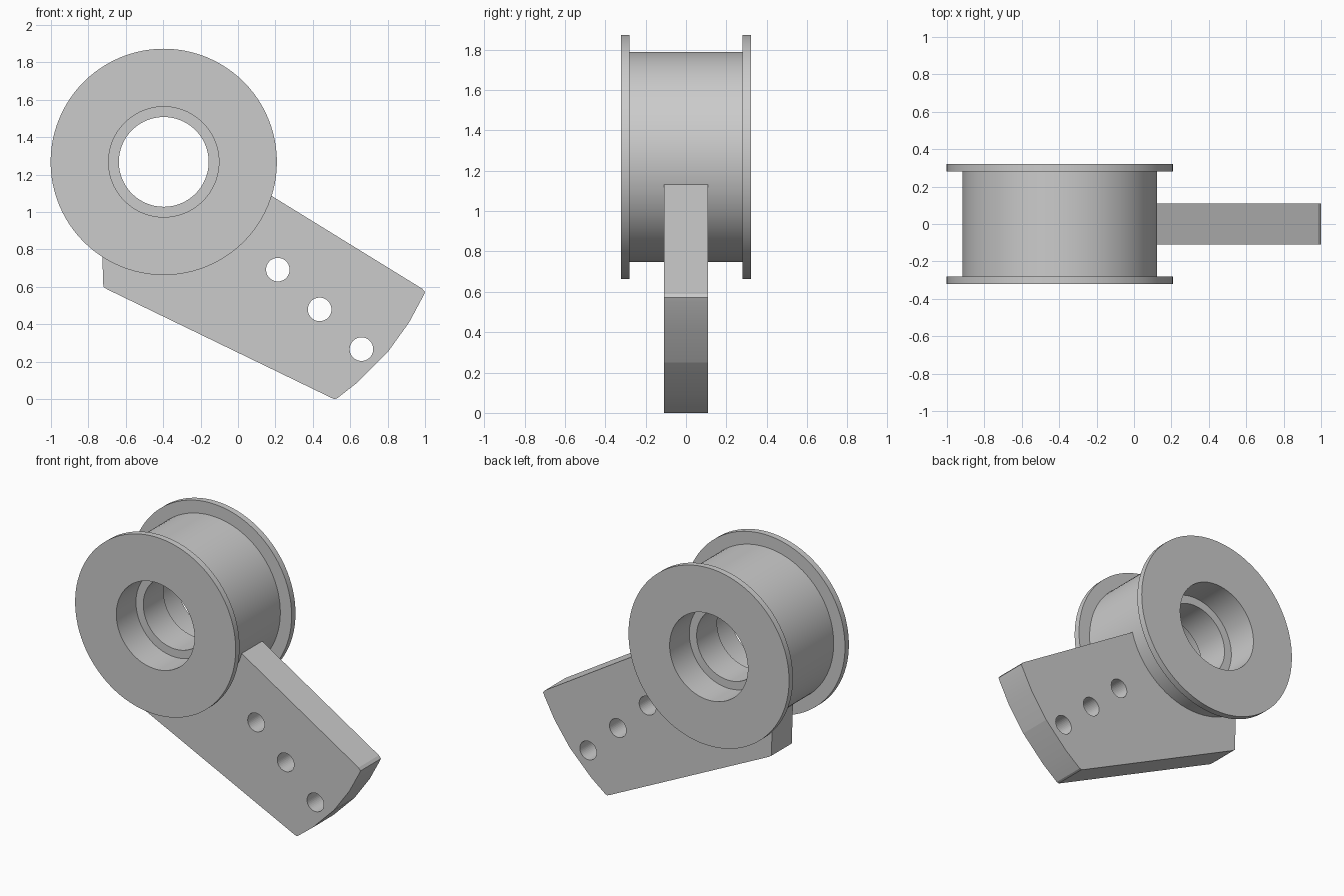
import bpy, bmesh, math
from mathutils import Vector, Matrix

cube = bpy.data.objects.get("Cube")
if cube:
    bpy.data.objects.remove(cube)

# Plain grey for everything
grey = bpy.data.materials.new("plain grey")
grey.use_nodes = True
grey.diffuse_color = (0.6, 0.6, 0.6, 1)
grey.node_tree.nodes["Principled BSDF"].inputs["Base Color"].default_value = (0.6, 0.6, 0.6, 1)

HUB = Vector((-0.397, 0, 1.268))
ARM_HALF = 0.11


def finish(obj):
    """Weld, orient, colour and smooth one part."""
    bm = bmesh.new()
    bm.from_mesh(obj.data)
    bmesh.ops.remove_doubles(bm, verts=bm.verts, dist=0.0005)
    bmesh.ops.recalc_face_normals(bm, faces=bm.faces)
    bm.to_mesh(obj.data)
    bm.free()
    obj.data.materials.clear()
    obj.data.materials.append(grey)
    bpy.ops.object.select_all(action='DESELECT')
    obj.select_set(True)
    bpy.context.view_layer.objects.active = obj
    bpy.ops.object.shade_smooth_by_angle(angle=math.radians(8))


# Flanged spool with a stepped bore: half profile (radius, y), mirrored, then spun
half = [(0.24, ARM_HALF), (0.295, ARM_HALF), (0.295, 0.322),
        (0.605, 0.322), (0.605, 0.28), (0.52, 0.28)]
profile = half + [(r, -y) for r, y in reversed(half)]
bm = bmesh.new()
verts = [bm.verts.new((r, y, 0)) for r, y in profile]
edges = [bm.edges.new((verts[i - 1], verts[i])) for i in range(len(verts))]
bmesh.ops.spin(bm, geom=verts + edges, cent=(0, 0, 0), axis=(0, 1, 0),
               angle=math.tau, steps=96, use_duplicate=False)
mesh = bpy.data.meshes.new("flanged_spool")
bm.to_mesh(mesh)
bm.free()
spool = bpy.data.objects.new("flanged_spool", mesh)
bpy.context.collection.objects.link(spool)
spool.location = HUB
finish(spool)

# Arm plate: outline with three round holes, extruded; its hub end stays inside the spool wall
outline = [(-0.73, 0.9), (-0.72, 0.6), (-0.7, 0.587), (0.5, 0.006), (0.515, 0), (0.53, 0.004),
           (0.64, 0.09), (0.8, 0.25), (0.915, 0.41), (0.99, 0.55), (1.0, 0.572),
           (0.985, 0.59), (0.05, 1.166), (-0.1, 0.9)]


def circle(cx, cz, r, n=40):
    return [(cx + r * math.cos(math.tau * i / n), cz + r * math.sin(math.tau * i / n))
            for i in range(n)]


holes = [circle(0.213 + 0.2235 * i, 0.692 - 0.2125 * i, 0.063) for i in range(3)]
curve = bpy.data.curves.new("arm_plate", 'CURVE')
curve.dimensions = '2D'
curve.fill_mode = 'BOTH'
curve.extrude = ARM_HALF
for loop in [outline] + holes:
    spline = curve.splines.new('POLY')
    spline.points.add(len(loop) - 1)
    for point, (x, z) in zip(spline.points, loop):
        point.co = (x, z, 0, 1)
    spline.use_cyclic_u = True
arm = bpy.data.objects.new("arm_plate", curve)
bpy.context.collection.objects.link(arm)
bpy.ops.object.select_all(action='DESELECT')
arm.select_set(True)
bpy.context.view_layer.objects.active = arm
bpy.ops.object.convert(target='MESH')
arm = bpy.context.view_layer.objects.active
arm.data.transform(Matrix.Rotation(math.pi / 2, 4, 'X'))
finish(arm)
# Smoothing limit wide enough for the hole walls, narrow enough for the faceted end
bpy.ops.object.shade_smooth_by_angle(angle=math.radians(9.5))
